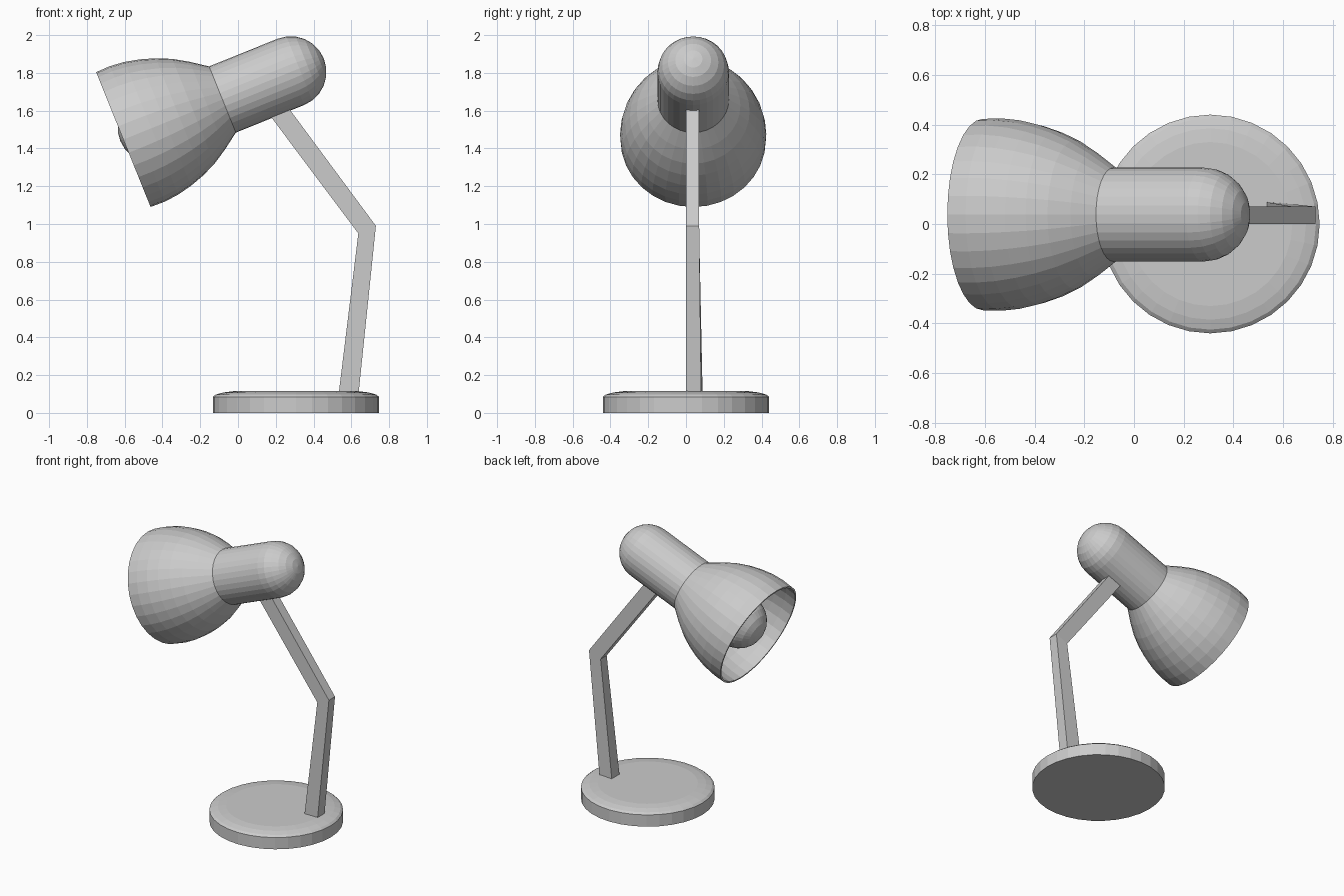
import bpy, bmesh
from math import sin, cos, pi, radians
from mathutils import Matrix, Vector

if "Cube" in bpy.data.objects:
    bpy.data.objects.remove(bpy.data.objects["Cube"])


def finish(name, bm):
    bmesh.ops.recalc_face_normals(bm, faces=bm.faces)
    me = bpy.data.meshes.new(name)
    bm.to_mesh(me)
    bm.free()
    ob = bpy.data.objects.new(name, me)
    bpy.context.collection.objects.link(ob)
    return ob


def lathe(name, profile, matrix, closed=False, n=32):
    """Spin (radius, height) points around local z; zero radius makes a pole."""
    bm = bmesh.new()
    rings = []
    for r, h in profile:
        if r == 0:
            rings.append([bm.verts.new((0, 0, h))] * n)
        else:
            rings.append([bm.verts.new((r * cos(2 * pi * i / n), r * sin(2 * pi * i / n), h))
                          for i in range(n)])
    pairs = list(zip(rings, rings[1:]))
    if closed:
        pairs.append((rings[-1], rings[0]))
    for a, b in pairs:
        for i in range(n):
            j = (i + 1) % n
            bm.faces.new(list(dict.fromkeys((a[i], a[j], b[j], b[i]))))
    if not closed:
        for ring in (rings[0], rings[-1]):
            if len(set(ring)) > 1:
                bm.faces.new(ring)
    ob = finish(name, bm)
    ob.matrix_world = matrix
    return ob


# Round base with a softened top edge
lathe("base", [(0.44, 0), (0.44, 0.085), (0.425, 0.097), (0.385, 0.108), (0.33, 0.115)],
      Matrix.Translation((0.307, 0, 0)))

# Bent arm: three cross-sections, each (inner xz, outer xz, inner depth, outer depth)
sections = [((0.533, 0.10), (0.638, 0.10), 0.088, 0.08),
            ((0.637, 0.95), (0.73, 0.99), 0.07, 0.07),
            ((0.15, 1.60), (0.245, 1.645), 0.07, 0.07)]
bm = bmesh.new()
rings = [[bm.verts.new(p) for p in ((a[0], 0, a[1]), (b[0], 0, b[1]),
                                    (b[0], d2, b[1]), (a[0], d1, a[1]))]
         for a, b, d1, d2 in sections]
for lo, hi in zip(rings, rings[1:]):
    for i in range(4):
        j = (i + 1) % 4
        bm.faces.new((lo[i], lo[j], hi[j], hi[i]))
bm.faces.new(rings[0])
bm.faces.new(rings[-1])
finish("arm", bm)

# Head frame: origin at the shade opening, local z runs back along the tilted axis
head = Matrix.Translation((-0.607, 0.038, 1.447)) @ Matrix.Rotation(radians(68), 4, 'Y')

# Bell shade with a thin wall
outer = [(0.385, 0), (0.387, 0.08), (0.379, 0.16), (0.361, 0.24), (0.335, 0.32),
         (0.299, 0.40), (0.25, 0.48), (0.189, 0.566)]
inner = [(r - 0.012, h) for r, h in reversed(outer)]
lathe("shade", outer + inner, head, closed=True)

# Lamp housing with a domed end
R = 0.189
dome = [(R * cos(a), 0.956 + R * sin(a)) for a in [i * pi / 12 for i in range(6)]]
lathe("housing", [(R, 0.566)] + dome + [(0, 0.956 + R)], head)

# Bulb: sphere running into a socket neck
B = 0.183
ball = [(B * sin(a), 0.165 - B * cos(a)) for a in [i * pi / 12 for i in range(1, 10)]]
lathe("bulb", [(0, 0.165 - B)] + ball + [(0.09, 0.38), (0.08, 0.57)], head)
